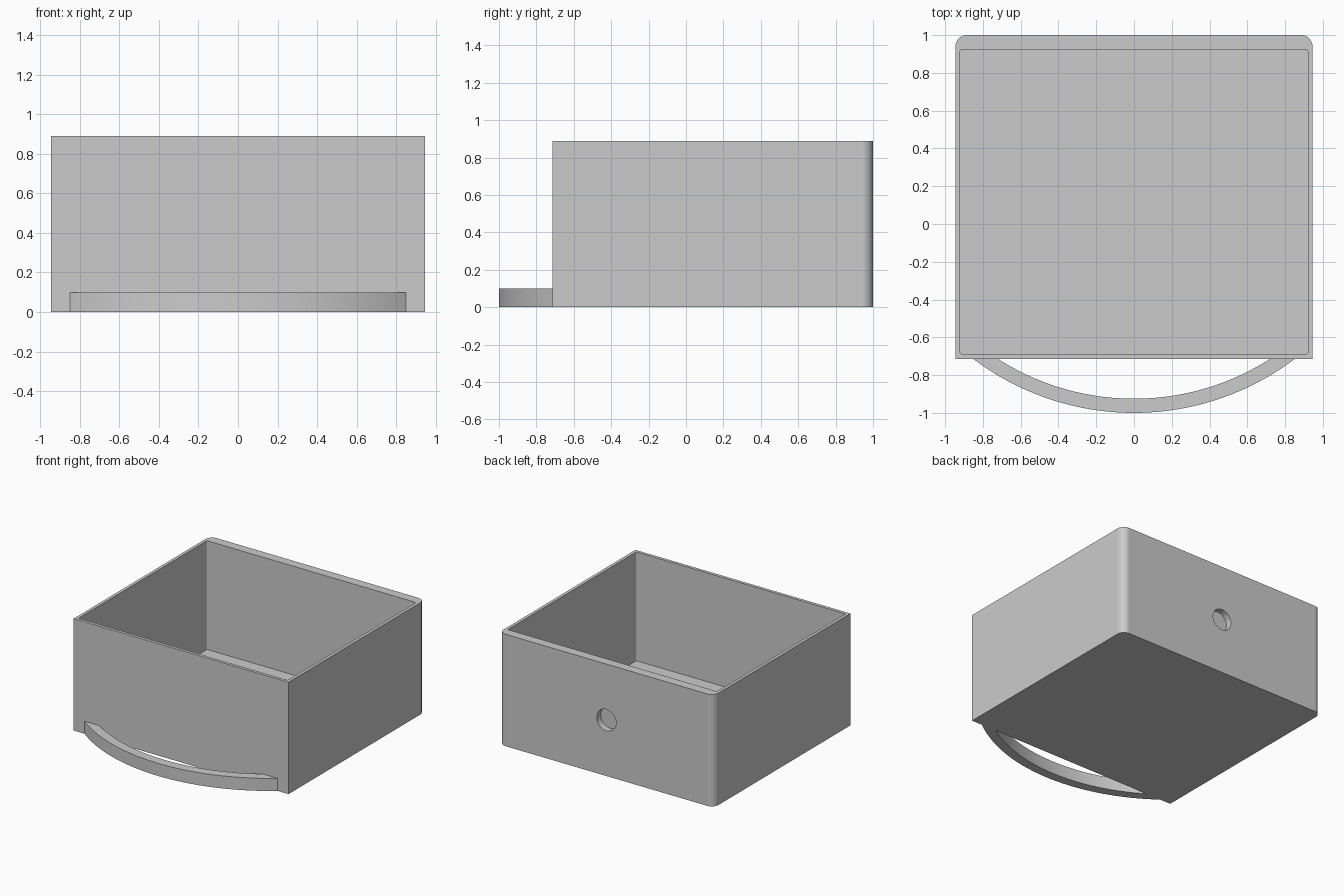
import bpy, bmesh
from math import sin, cos, acos, pi
from mathutils import Matrix

if "Cube" in bpy.data.objects:
    bpy.data.objects.remove(bpy.data.objects["Cube"], do_unlink=True)

grey = bpy.data.materials.new("plain grey")
grey.use_nodes = True
colour = (0.6, 0.6, 0.6, 1)
grey.diffuse_color = colour
grey.node_tree.nodes["Principled BSDF"].inputs["Base Color"].default_value = colour

HALF, FRONT, BACK, HEIGHT = 0.945, -0.715, 1.0, 0.89
WALL, BACK_WALL = 0.025, 0.075


def make_object(name, bm):
    bmesh.ops.recalc_face_normals(bm, faces=bm.faces)
    mesh = bpy.data.meshes.new(name)
    bm.to_mesh(mesh)
    bm.free()
    mesh.materials.append(grey)
    obj = bpy.data.objects.new(name, mesh)
    bpy.context.collection.objects.link(obj)
    return obj


def prism(name, outline, bottom, top):
    """Extrude a flat outline upwards."""
    bm = bmesh.new()
    face = bm.faces.new([bm.verts.new((x, y, bottom)) for x, y in outline])
    grown = bmesh.ops.extrude_face_region(bm, geom=[face])["geom"]
    verts = [v for v in grown if isinstance(v, bmesh.types.BMVert)]
    bmesh.ops.translate(bm, verts=verts, vec=(0, 0, top - bottom))
    return make_object(name, bm)


def rounded_outline(half, front, back, front_radius, back_radius, steps=12):
    """Rectangle with separate corner radii at the front and back."""
    points = []
    corners = [(1, 1, back, back_radius), (-1, 1, back, back_radius),
               (-1, -1, front, front_radius), (1, -1, front, front_radius)]
    for i, (sx, sy, y, r) in enumerate(corners):
        count = steps if r else 0
        for k in range(count + 1):
            a = (i + k / max(count, 1)) * pi / 2
            points.append((sx * (half - r) + r * cos(a), y - sy * r + r * sin(a)))
    return points


def cut(target, cutter):
    mod = target.modifiers.new("cut", "BOOLEAN")
    mod.operation, mod.object, mod.solver = "DIFFERENCE", cutter, "EXACT"
    bpy.context.view_layer.objects.active = target
    bpy.ops.object.modifier_apply(modifier=mod.name)
    bpy.data.objects.remove(cutter, do_unlink=True)


# Open box with rounded back corners
box = prism("drawer_box", rounded_outline(HALF, FRONT, BACK, 0, 0.06), 0, HEIGHT)
cut(box, prism("cavity_cutter", rounded_outline(
    HALF - WALL, FRONT + WALL, BACK - BACK_WALL, 0.01, 0.01, 4), WALL, HEIGHT + 0.2))

# Round blind recess in the thick back wall
bm = bmesh.new()
bmesh.ops.create_cone(bm, cap_ends=True, segments=48, radius1=0.085, radius2=0.085,
                      depth=0.1, matrix=Matrix.Translation((0, BACK, HEIGHT / 2))
                      @ Matrix.Rotation(pi / 2, 4, "X"))
cut(box, make_object("recess_cutter", bm))

# Curved pull handle, its ends set slightly into the front wall
CENTRE, OUTER, INNER, STEPS = 0.41, 1.41, 1.335, 48


def arc(radius):
    limit = acos((CENTRE - FRONT - 0.005) / radius)
    angles = [limit * (2 * k / STEPS - 1) for k in range(STEPS + 1)]
    return [(radius * sin(a), CENTRE - radius * cos(a)) for a in angles]


handle = prism("pull_handle", arc(OUTER) + arc(INNER)[::-1], 0, 0.1)

# Smooth the curves and keep the flats even
for obj in (box, handle):
    bpy.ops.object.select_all(action="DESELECT")
    obj.select_set(True)
    bpy.context.view_layer.objects.active = obj
    bpy.ops.object.shade_smooth_by_angle(angle=pi / 6)
    weighted = obj.modifiers.new("even_flats", "WEIGHTED_NORMAL")
    weighted.keep_sharp = True
